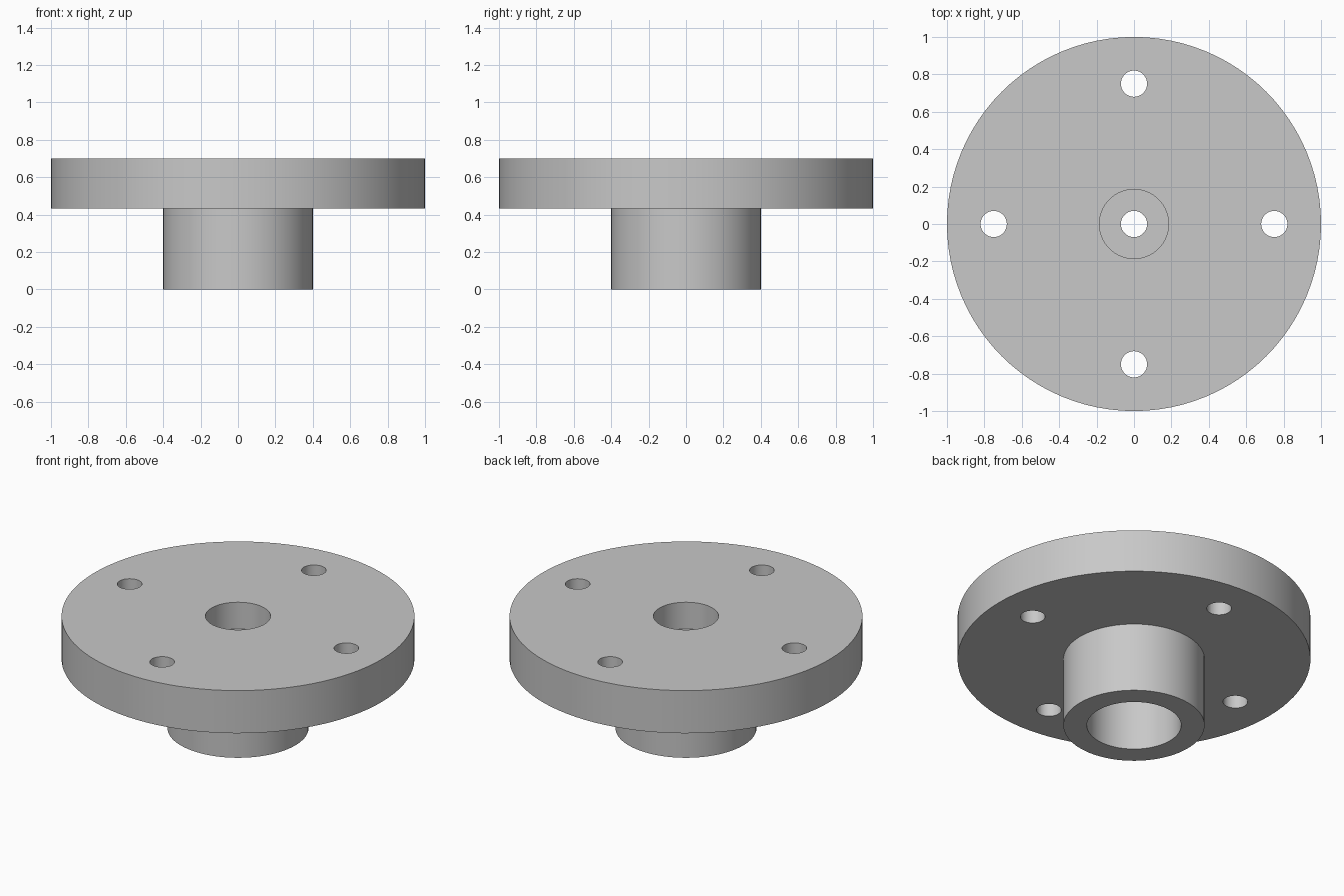
import bpy, bmesh, math
from mathutils import Vector

cube = bpy.data.objects.get("Cube")
if cube:
    bpy.data.objects.remove(cube, do_unlink=True)

SEGMENTS = 96
HUB_HEIGHT, TOTAL_HEIGHT = 0.433, 0.70
HUB_RADIUS, BORE_RADIUS = 0.40, 0.267
RECESS_RADIUS, RECESS_FLOOR = 0.185, 0.533
HOLE_RADIUS, BOLT_CIRCLE = 0.07, 0.75

# Plain grey metal
grey = bpy.data.materials.new("grey_metal")
grey.use_nodes = True
colour = (0.58, 0.58, 0.58, 1)
grey.diffuse_color = colour
grey.node_tree.nodes["Principled BSDF"].inputs["Base Color"].default_value = colour


def make_object(name, bm):
    bmesh.ops.recalc_face_normals(bm, faces=bm.faces)
    mesh = bpy.data.meshes.new(name)
    bm.to_mesh(mesh)
    bm.free()
    mesh.materials.append(grey)
    obj = bpy.data.objects.new(name, mesh)
    bpy.context.collection.objects.link(obj)
    return obj


def lathe(name, profile):
    """Revolve a closed (radius, height) profile around z."""
    bm = bmesh.new()
    verts = [bm.verts.new((r, 0, z)) for r, z in profile]
    edges = [bm.edges.new((v, verts[i - 1])) for i, v in enumerate(verts)]
    bmesh.ops.spin(bm, geom=verts + edges, cent=(0, 0, 0), axis=(0, 0, 1),
                   angle=math.tau, steps=SEGMENTS)
    bmesh.ops.remove_doubles(bm, verts=bm.verts, dist=0.0001)
    return make_object(name, bm)


# Flange plate and hub: bored from below, recessed from above, thin web between
flange = lathe("flange_with_hub", [
    (HOLE_RADIUS, HUB_HEIGHT), (BORE_RADIUS, HUB_HEIGHT), (BORE_RADIUS, 0),
    (HUB_RADIUS, 0), (HUB_RADIUS, HUB_HEIGHT), (1, HUB_HEIGHT),
    (1, TOTAL_HEIGHT), (RECESS_RADIUS, TOTAL_HEIGHT),
    (RECESS_RADIUS, RECESS_FLOOR), (HOLE_RADIUS, RECESS_FLOOR)])

# Four bolt hole cutters
bm = bmesh.new()
for i in range(4):
    angle = i * math.pi / 2
    ring = bmesh.ops.create_cone(bm, cap_ends=True, segments=48, radius1=HOLE_RADIUS,
                                 radius2=HOLE_RADIUS, depth=1)
    offset = Vector((math.cos(angle), math.sin(angle), 0)) * BOLT_CIRCLE
    offset.z = HUB_HEIGHT
    bmesh.ops.translate(bm, verts=ring["verts"], vec=offset)
cutter = make_object("bolt_hole_cutter", bm)
cutter.hide_render = True

# Drill the holes, then shade smooth with sharp rims
drill = flange.modifiers.new("bolt_holes", "BOOLEAN")
drill.operation = "DIFFERENCE"
drill.solver = "EXACT"
drill.object = cutter
bpy.ops.object.select_all(action="DESELECT")
flange.select_set(True)
bpy.context.view_layer.objects.active = flange
bpy.ops.object.modifier_apply(modifier=drill.name)
bpy.data.objects.remove(cutter, do_unlink=True)
bpy.ops.object.shade_smooth_by_angle(angle=math.radians(30))
